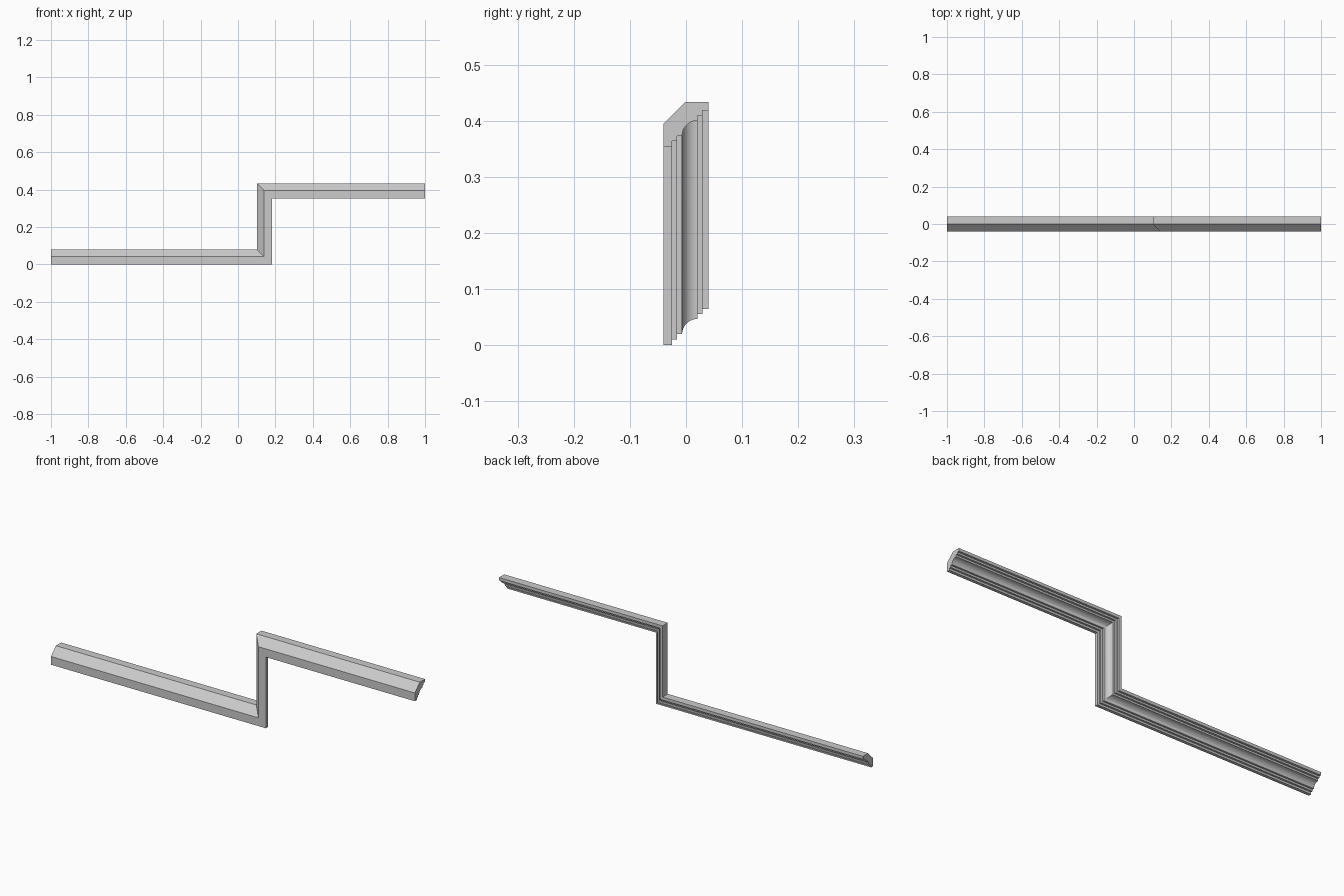
import bpy, bmesh, math

if "Cube" in bpy.data.objects:
    bpy.data.objects.remove(bpy.data.objects["Cube"])

S = 0.0797          # profile width and height
CORNER_X = 0.181    # outer edge of the vertical leg
RISE = 0.3535       # height step between the two runs

# Half of the stepped profile: a = depth from the front, d = offset from the lower edge
steps = [(0, 0.041), (0, 0), (0.015, 0), (0.015, 0.0103), (0.024, 0.0103), (0.024, 0.0197)]
# Quarter-round cove joining the two halves
r = S - 0.0197 - 0.033
cove = [(0.033 + r - r * math.cos(t), 0.0197 + r * math.sin(t))
        for t in (math.pi / 2 * i / 16 for i in range(17))]
# Second half mirrors the first across the diagonal
mirrored = [(S - d, S - a) for a, d in reversed(steps)]
profile = steps + cove + mirrored


# Mitred stations along the Z-shaped path
def station(i, d):
    return [(-1, d), (CORNER_X - d, d), (CORNER_X - d, RISE + d), (1, RISE + d)][i]


bm = bmesh.new()
rings = []
for i in range(4):
    ring = []
    for a, d in profile:
        x, z = station(i, d)
        ring.append(bm.verts.new((x, a - S / 2, z)))
    rings.append(ring)

# Skin between stations, then cap both ends
n = len(profile)
for r0, r1 in zip(rings, rings[1:]):
    for j in range(n):
        k = (j + 1) % n
        bm.faces.new((r0[j], r0[k], r1[k], r1[j]))
bm.faces.new(rings[0])
bm.faces.new(list(reversed(rings[-1])))
bmesh.ops.recalc_face_normals(bm, faces=bm.faces)

mesh = bpy.data.meshes.new("stepped_crown_moulding")
bm.to_mesh(mesh)
bm.free()
obj = bpy.data.objects.new("stepped_crown_moulding", mesh)
bpy.context.collection.objects.link(obj)

# Smooth cove, crisp steps
bpy.context.view_layer.objects.active = obj
obj.select_set(True)
bpy.ops.object.shade_smooth_by_angle(angle=math.radians(30))
